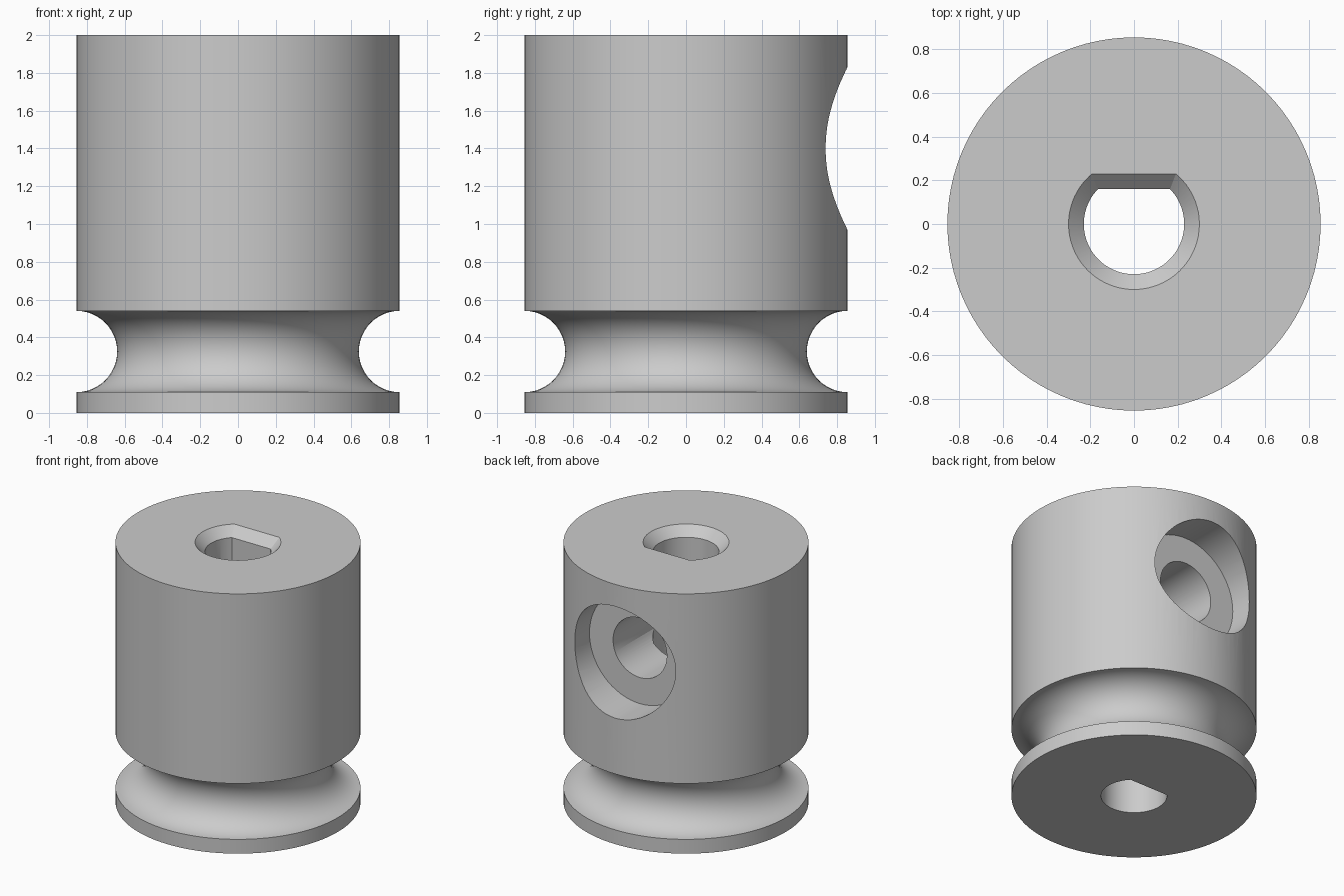
import bpy, bmesh
from math import sin, cos, asin, pi
from mathutils import Matrix

if "Cube" in bpy.data.objects:
    bpy.data.objects.remove(bpy.data.objects["Cube"])

RADIUS = 0.855
BORE = 0.23
PORT_Z = 1.4

grey = bpy.data.materials.new("plain_grey")
grey.use_nodes = True
grey.diffuse_color = (0.6, 0.6, 0.6, 1)
grey.node_tree.nodes["Principled BSDF"].inputs["Base Color"].default_value = grey.diffuse_color


def loft(name, rings, matrix=Matrix()):
    """Join equal-length rings of points into a closed solid."""
    bm = bmesh.new()
    loops = [[bm.verts.new(p) for p in ring] for ring in rings]
    n = len(loops[0])
    for a, b in zip(loops, loops[1:]):
        for i in range(n):
            j = (i + 1) % n
            bm.faces.new((a[i], a[j], b[j], b[i]))
    bm.faces.new(loops[0][::-1])
    bm.faces.new(loops[-1])
    bm.transform(matrix)
    bmesh.ops.recalc_face_normals(bm, faces=bm.faces)
    mesh = bpy.data.meshes.new(name)
    bm.to_mesh(mesh)
    bm.free()
    mesh.materials.append(grey)
    obj = bpy.data.objects.new(name, mesh)
    bpy.context.collection.objects.link(obj)
    return obj


def circle(r, z, n=96):
    return [(r * cos(2 * pi * i / n), r * sin(2 * pi * i / n), z) for i in range(n)]


def d_ring(r, z, n=64):
    """Circle with a flat on its back side, a fixed distance inside the radius."""
    start = asin((r - 0.07) / r)
    sweep = pi + 2 * start
    angles = [pi - start + sweep * i / n for i in range(n + 1)]
    return [(r * cos(a), r * sin(a), z) for a in angles]


# Body with a half-round groove near the base
groove_z, groove_r, steps = 0.325, 0.215, 24
groove = [(RADIUS - groove_r * sin(pi * i / steps),
           groove_z - groove_r * cos(pi * i / steps)) for i in range(steps + 1)]
profile = [(RADIUS, 0)] + groove + [(RADIUS, 2)]
body = loft("grooved_knob", [circle(r, z) for r, z in profile])

# D-shaped through bore, chamfered at the top
bore = loft("bore_cutter", [d_ring(BORE, -0.1), d_ring(BORE, 1.93), d_ring(BORE + 0.1, 2.03)])

# Stepped screw port entering from the back
to_back = Matrix.Translation((0, 0, PORT_Z)) @ Matrix.Rotation(-pi / 2, 4, 'X')
port = loft("port_cutter", [circle(r, d, 64) for r, d in
                            ((0.229, 0), (0.229, 0.56), (0.43, 0.56), (0.43, 1))], to_back)

for cutter in (bore, port):
    cutter.hide_render = True
    mod = body.modifiers.new(cutter.name, 'BOOLEAN')
    mod.operation = 'DIFFERENCE'
    mod.solver = 'EXACT'
    mod.object = cutter

# Apply the cuts and drop the cutters
bpy.context.view_layer.update()
result = bpy.data.meshes.new_from_object(body.evaluated_get(bpy.context.evaluated_depsgraph_get()))
body.modifiers.clear()
body.data = result
for cutter in (bore, port):
    bpy.data.objects.remove(cutter)
result.materials.clear()
result.materials.append(grey)
for face in result.polygons:
    face.material_index = 0

bpy.ops.object.select_all(action='DESELECT')
body.select_set(True)
bpy.context.view_layer.objects.active = body
bpy.ops.object.shade_smooth_by_angle(angle=pi / 6)
